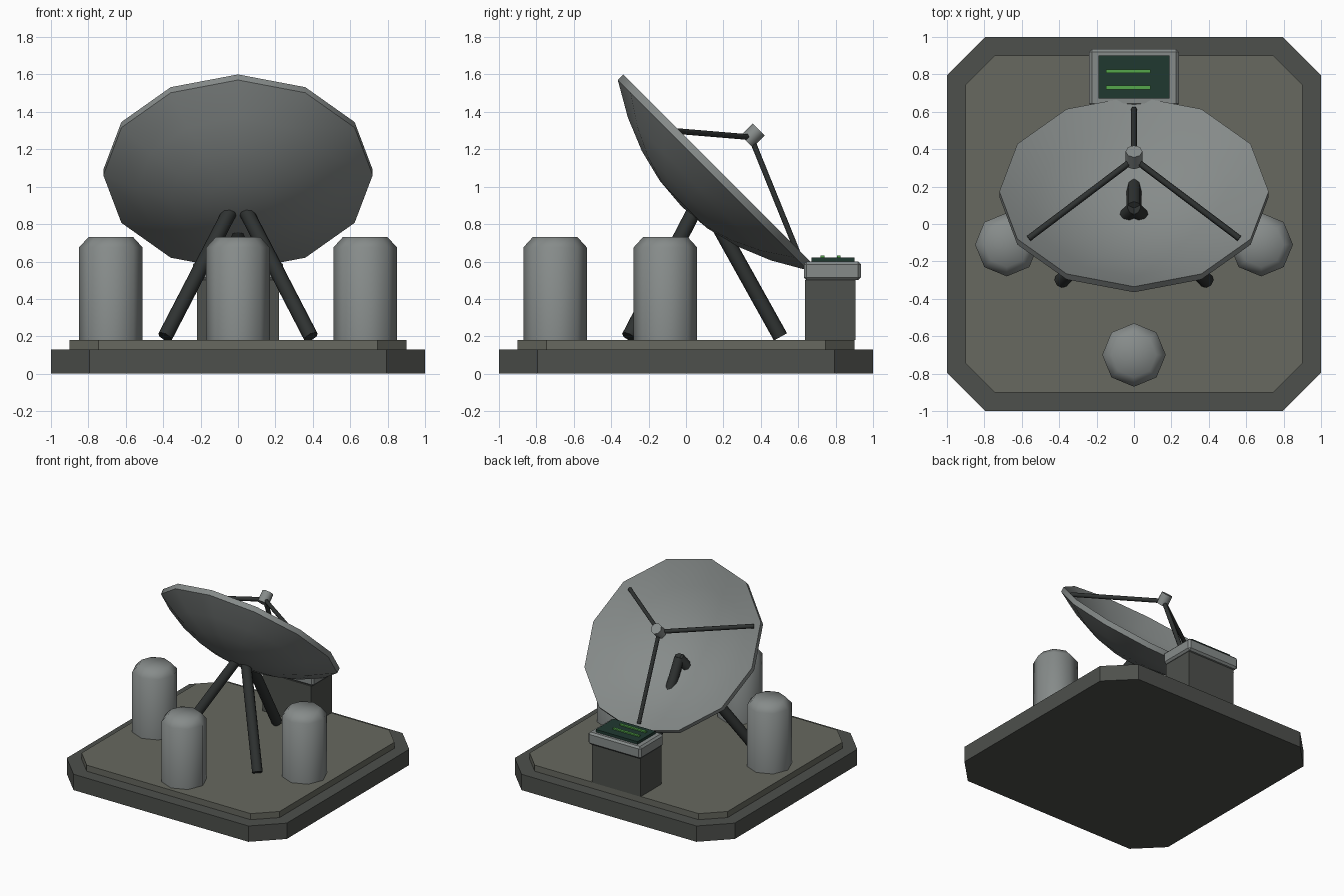
import bpy, bmesh
from math import sin, cos, pi, radians
from mathutils import Matrix, Vector

if "Cube" in bpy.data.objects:
    bpy.data.objects.remove(bpy.data.objects["Cube"])


def material(name, rgb):
    m = bpy.data.materials.new(name)
    m.diffuse_color = (*rgb, 1)
    m.use_nodes = True
    m.node_tree.nodes["Principled BSDF"].inputs["Base Color"].default_value = m.diffuse_color
    return m


BASE = material("dark_grey", (0.075, 0.08, 0.072))
DECK = material("olive_grey", (0.135, 0.14, 0.115))
METAL = material("light_grey", (0.24, 0.26, 0.255))
DARK = material("near_black", (0.028, 0.032, 0.031))
SCREEN = material("screen_green", (0.014, 0.04, 0.03))
GLOW = material("bright_green", (0.09, 0.38, 0.07))


def finish(name, bm, mat, matrix=None, smooth=None):
    bmesh.ops.recalc_face_normals(bm, faces=bm.faces)
    if matrix:
        bm.transform(matrix)
    me = bpy.data.meshes.new(name)
    bm.to_mesh(me)
    bm.free()
    me.materials.append(mat)
    ob = bpy.data.objects.new(name, me)
    bpy.context.collection.objects.link(ob)
    if smooth:
        bpy.ops.object.select_all(action='DESELECT')
        ob.select_set(True)
        bpy.context.view_layer.objects.active = ob
        bpy.ops.object.shade_smooth_by_angle(angle=radians(smooth))
    return ob


def lathe(name, profile, sides, mat, matrix=None, smooth=50):
    """Revolve (radius, height) points about z; radius 0 makes a pole."""
    bm = bmesh.new()
    rings = []
    for r, z in profile:
        if r == 0:
            rings.append([bm.verts.new((0, 0, z))] * sides)
        else:
            rings.append([bm.verts.new((r * cos(2 * pi * i / sides), r * sin(2 * pi * i / sides), z))
                          for i in range(sides)])
    for a, b in zip(rings, rings[1:]):
        for i in range(sides):
            j = (i + 1) % sides
            bm.faces.new(list(dict.fromkeys((a[i], a[j], b[j], b[i]))))
    return finish(name, bm, mat, matrix, smooth)


def rod(name, start, end, radius, sides, mat):
    start, end = Vector(start), Vector(end)
    d = end - start
    mtx = Matrix.Translation(start) @ d.to_track_quat('Z', 'Y').to_matrix().to_4x4()
    h = d.length
    return lathe(name, [(0, 0), (radius, 0), (radius, h), (0, h)], sides, mat, mtx, 61)


def box(name, lo, hi, mat, bevel=0):
    lo, hi = Vector(lo), Vector(hi)
    bm = bmesh.new()
    bmesh.ops.create_cube(bm, size=1)
    bm.transform(Matrix.Translation((lo + hi) / 2) @ Matrix.Diagonal((*(hi - lo), 1)))
    if bevel:
        bmesh.ops.bevel(bm, geom=bm.edges[:], offset=bevel, segments=1, affect='EDGES')
    return finish(name, bm, mat)


def chamfered_slab(name, half, cut, z0, z1, mat):
    k = half - cut
    pts = [(half, -k), (half, k), (k, half), (-k, half), (-half, k), (-half, -k), (-k, -half), (k, -half)]
    bm = bmesh.new()
    face = bm.faces.new([bm.verts.new((x, y, z0)) for x, y in pts])
    top = bmesh.ops.extrude_face_region(bm, geom=[face])
    verts = [v for v in top["geom"] if isinstance(v, bmesh.types.BMVert)]
    bmesh.ops.translate(bm, verts=verts, vec=(0, 0, z1 - z0))
    if not any(len(f.verts) == 8 and f.calc_center_median().z < z0 + 1e-4 for f in bm.faces):
        bm.faces.new([v for v in bm.verts if v not in verts])
    return finish(name, bm, mat)


# Platform
chamfered_slab("base_plinth", 1.0, 0.205, 0, 0.13, BASE)
chamfered_slab("base_deck", 0.9, 0.155, 0.13, 0.18, DECK)

# Storage tanks
for name, x, y in (("front_tank", 0, -0.7), ("left_tank", -0.68, -0.11), ("right_tank", 0.68, -0.11)):
    lathe(name, [(0, 0.18), (0.17, 0.18), (0.17, 0.675), (0.12, 0.73), (0, 0.732)], 8, METAL,
          Matrix.Translation((x, y, 0)))

# Dish, tilted 45 degrees towards the back
RIM, DEPTH, WALL = 0.72, 0.237, 0.042
tilt = Matrix.Translation((0, 0.174, 1.091)) @ Matrix.Rotation(radians(-45), 4, 'X')
radii = (0, 0.18, 0.36, 0.54, 0.72)
bowl = [(r, -DEPTH * (1 - (r / RIM) ** 2)) for r in radii]
outer = [(r, z - WALL) for r, z in bowl]
lathe("dish", outer + bowl[::-1], 12, METAL, tilt, 40)

# Feed horn and its three struts
lathe("feed_horn", [(0, 0.213), (0.045, 0.213), (0.045, 0.303), (0, 0.303)], 8, METAL, tilt, 50)
for i in range(3):
    a = radians(90 + 120 * i)
    rod(f"feed_strut_{i + 1}", tilt @ Vector((0.65 * cos(a), 0.65 * sin(a), -0.03)),
        tilt @ Vector((0, 0, 0.245)), 0.017, 6, DARK)

# Tripod legs, meeting just inside the bowl
for name, x, y in (("left_leg", -0.39, -0.305), ("right_leg", 0.39, -0.305), ("back_leg", 0, 0.505)):
    rod(name, (x, y, 0.197), (0, 0.085, 0.95), 0.04, 8, DARK)

# Control console
box("console_pedestal", (-0.22, 0.635, 0.18), (0.22, 0.905, 0.5), BASE)
box("console_top", (-0.24, 0.63, 0.5), (0.24, 0.935, 0.6), METAL, 0.015)
box("console_screen", (-0.19, 0.67, 0.59), (0.19, 0.9, 0.622), SCREEN)
for i, y in enumerate((0.73, 0.817)):
    box(f"screen_bar_{i + 1}", (-0.15, y - 0.01, 0.615), (0.088, y + 0.01, 0.632), GLOW)
